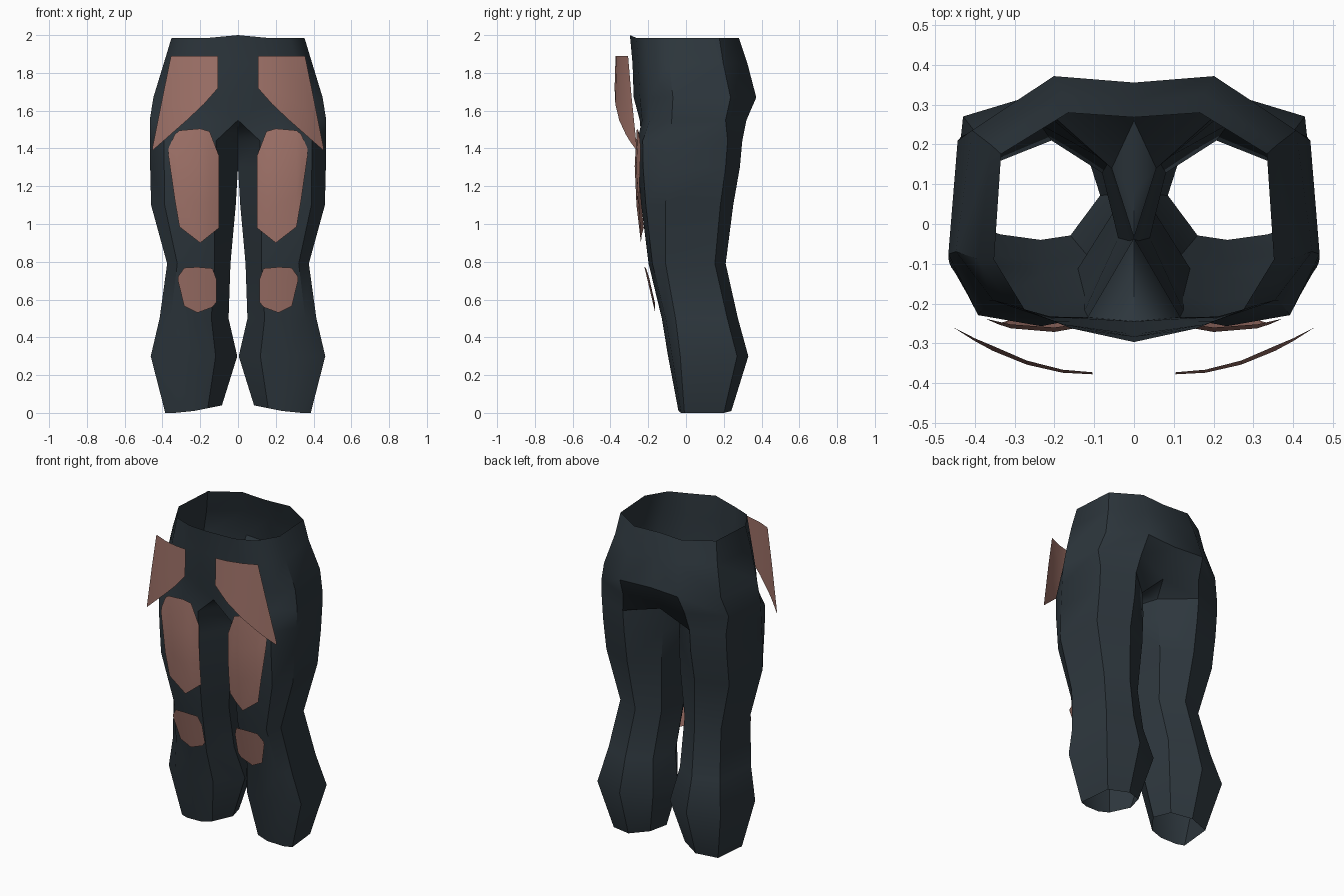
import bpy
import bmesh
import math

if "Cube" in bpy.data.objects:
    bpy.data.objects.remove(bpy.data.objects["Cube"])


def material(name, rgb):
    m = bpy.data.materials.new(name)
    m.diffuse_color = (*rgb, 1)
    m.use_nodes = True
    m.node_tree.nodes["Principled BSDF"].inputs["Base Color"].default_value = m.diffuse_color
    return m


cloth = material("dark slate cloth", (0.026, 0.037, 0.046))
plate = material("dusty pink plate", (0.36, 0.175, 0.145))


def finish(name, bm, mat, angle):
    """Make an object, mirror it across x and shade it."""
    me = bpy.data.meshes.new(name)
    bm.to_mesh(me)
    bm.free()
    me.materials.append(mat)
    ob = bpy.data.objects.new(name, me)
    bpy.context.collection.objects.link(ob)
    bpy.ops.object.select_all(action='DESELECT')
    ob.select_set(True)
    bpy.context.view_layer.objects.active = ob
    bpy.ops.object.shade_smooth_by_angle(angle=math.radians(angle))
    mod = ob.modifiers.new("mirror", 'MIRROR')
    mod.use_mirror_merge = True
    mod.merge_threshold = 0.001
    return ob


def bridge(bm, low, high, closed):
    n = len(low)
    for i in range(n if closed else n - 1):
        j = (i + 1) % n
        bm.faces.new((low[i], low[j], high[j], high[i]))


# Trousers: cross-sections as fractions of a box, front to outside to back
LEG = [(.25, .04), (.5, 0), (.84, .05), (1, .22),
       (.93, .86), (.5, 1), (.12, .8), (0, .4)]
SEAT = [(0, 0), (.45, .05), (.78, .12), (1, .32), (.95, .81), (.46, 1), (0, .975)]
HIP = [(0, 0), (.45, .05), (.79, .13), (1, .32), (.91, .79), (.45, 1), (0, .975)]
WAIST = [(0, 0), (.45, .06), (.78, .14), (1, .36), (.95, .82), (.47, 1), (0, .98)]

# z, inner x, outer x, front y, back y
leg_rings = [(.02, .085, .385, -.04, .24), (.30, .004, .462, -.095, .33),
             (.50, .05, .415, -.128, .275), (.79, .04, .375, -.198, .21),
             (1.10, .012, .46, -.237, .25), (1.30, 0, .465, -.254, .285),
             (1.44, 0, .467, -.257, .298)]
hip_rings = [(SEAT, 1.55, 0, .467, -.262, .32), (HIP, 1.67, 0, .448, -.277, .372),
             (HIP, 1.85, 0, .393, -.283, .325), (WAIST, 1.985, 0, .352, -.297, .28)]


def ring(bm, template, z, x0, x1, y0, y1):
    return [bm.verts.new((x0 + (x1 - x0) * u, y0 + (y1 - y0) * v, z))
            for u, v in template]


bm = bmesh.new()
legs = [ring(bm, LEG, *r) for r in leg_rings]
hips = [ring(bm, *r) for r in hip_rings]
# outer seam drifts forward towards the hem
for vs, (z, x0, x1, y0, y1) in zip(legs, leg_rings):
    vs[3].co.y = y0 + (y1 - y0) * (.11 + .14 * z)
# hem rises towards the inside of the leg
for v in legs[0]:
    v.co.z = .04 - .04 * min(1, (v.co.x - .085) / .2)
# inner thigh tucked in under the seat
legs[-1][6].co.y = .14
legs[-2][6].co.y = .15
# crotch seam and raised waistband centre
hips[0][0].co = (0, -.245, 1.55)
hips[0][-1].co = (0, .26, 1.50)
hips[-1][0].co.z = 2.0
crotch = bm.verts.new((0, .08, 1.48))
legs.append(hips[0] + [crotch])
for a, b in zip(legs, legs[1:]):
    bridge(bm, a, b, True)
for a, b in zip(hips, hips[1:]):
    bridge(bm, a, b, False)
finish("trousers", bm, cloth, 38)


def curved_plate(name, columns, depth):
    """Thin sheet from columns of (x, low z, high z), bent by depth(x, z)."""
    bm = bmesh.new()
    rows = []
    for t in (0, .33, .67, 1):
        row = []
        for x, lo, hi in columns:
            z = lo + (hi - lo) * t
            row.append(bm.verts.new((x, depth(x, z), z)))
        rows.append(row)
    for a, b in zip(rows, rows[1:]):
        bridge(bm, a, b, False)
    finish(name, bm, plate, 40)


# Hip guards standing off the waist
curved_plate("hip_guards",
             [(.105, 1.72, 1.89), (.18, 1.635, 1.89), (.27, 1.55, 1.89),
              (.355, 1.475, 1.89), (.40, 1.435, 1.67), (.452, 1.39, 1.41)],
             lambda x, z: -.373 - .03 * (1.89 - z) + 1.02 * (x - .1) ** 2)

# Thigh plates, fullest at mid height
curved_plate("thigh_plates",
             [(.10, .98, 1.36), (.15, .94, 1.49), (.20, .90, 1.505),
              (.31, .985, 1.495), (.335, 1.13, 1.475), (.368, 1.36, 1.40)],
             lambda x, z: -.24 - .033 * math.sin(2.4 * (z - .9) / .6)
             + 1.6 * (x - .23) ** 2)

# Knee plates
curved_plate("knee_plates",
             [(.115, .585, .71), (.135, .56, .765), (.215, .53, .772),
              (.285, .565, .768), (.318, .70, .72)],
             lambda x, z: -.163 - .235 * (z - .53) + 1.1 * (x - .215) ** 2)
